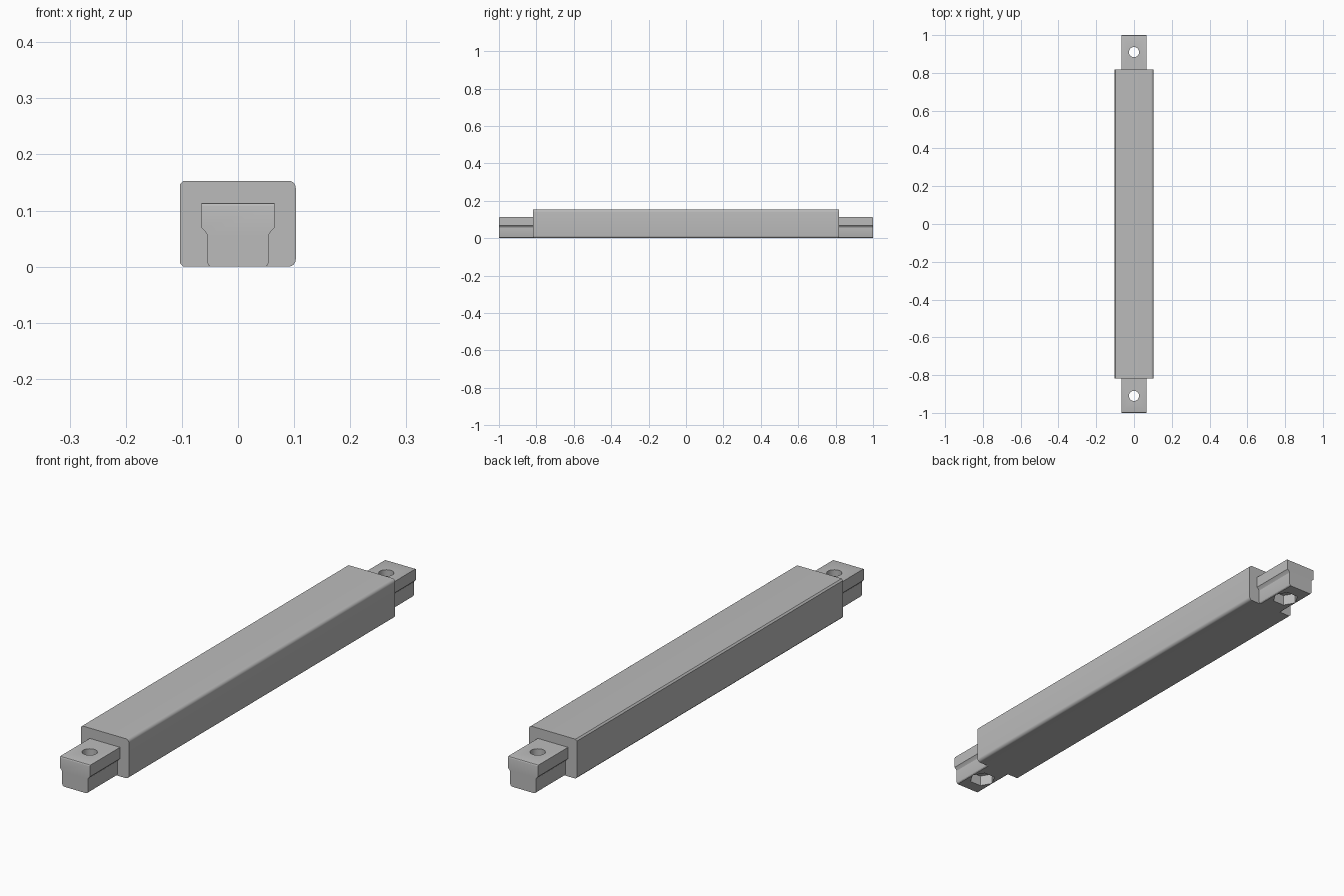
import bpy, bmesh, math
from mathutils import Matrix

cube = bpy.data.objects.get("Cube")
if cube:
    bpy.data.objects.remove(cube, do_unlink=True)

grey = bpy.data.materials.new("plain_grey")
grey.use_nodes = True
color = (0.5, 0.5, 0.5, 1)
grey.diffuse_color = color
grey.node_tree.nodes["Principled BSDF"].inputs["Base Color"].default_value = color

HALF_BODY, HALF_LENGTH = 0.817, 1.0
HOLE_Y = 0.91


def make_object(name, bm):
    bmesh.ops.recalc_face_normals(bm, faces=bm.faces[:])
    mesh = bpy.data.meshes.new(name)
    bm.to_mesh(mesh)
    bm.free()
    mesh.materials.append(grey)
    obj = bpy.data.objects.new(name, mesh)
    bpy.context.collection.objects.link(obj)
    return obj


def extrude_profile(points, y0, y1):
    """Prism along y from an (x, z) outline."""
    bm = bmesh.new()
    face = bm.faces.new([bm.verts.new((x, y0, z)) for x, z in points])
    ext = bmesh.ops.extrude_face_region(bm, geom=[face])["geom"]
    moved = [g for g in ext if isinstance(g, bmesh.types.BMVert)]
    bmesh.ops.translate(bm, verts=moved, vec=(0, y1 - y0, 0))
    return bm


def corner(x, z, radius, start, steps):
    """Quarter turn around a centre, running anticlockwise."""
    return [(x + radius * math.cos(start + i * math.pi / 2 / steps),
             z + radius * math.sin(start + i * math.pi / 2 / steps))
            for i in range(steps + 1)]


def prism(name, sides, radius, y, z0, z1):
    bm = bmesh.new()
    bmesh.ops.create_cone(bm, cap_ends=True, segments=sides, radius1=radius,
                          radius2=radius, depth=z1 - z0,
                          matrix=Matrix.Translation((0, y, (z0 + z1) / 2)))
    # turn the hexagon so its points face sideways
    if sides == 6:
        bmesh.ops.rotate(bm, verts=bm.verts[:], cent=(0, y, 0),
                         matrix=Matrix.Rotation(math.pi / 6, 3, "Z"))
    obj = make_object(name, bm)
    obj.hide_render = True
    return obj


def smooth(obj):
    bpy.ops.object.select_all(action="DESELECT")
    obj.select_set(True)
    bpy.context.view_layer.objects.active = obj
    bpy.ops.object.shade_smooth_by_angle(angle=math.radians(30))


# Main bar: rounded along one side, small chamfers along the other
W, H, R, C = 0.103, 0.153, 0.013, 0.006
q = math.pi / 2
outline = (corner(W - R, R, R, -q, 6) + corner(W - R, H - R, R, 0, 6)
           + corner(C - W, H - C, C, q, 1) + corner(C - W, C, C, 2 * q, 1))
smooth(make_object("main_bar", extrude_profile(outline, -HALF_BODY, HALF_BODY)))

# End tabs: stepped section with a bolt hole and a nut pocket
half = [(0.049, 0), (0.053, 0.003), (0.055, 0.008), (0.055, 0.057),
        (0.058, 0.062), (0.065, 0.069), (0.065, 0.113)]
tab_outline = half + [(-x, z) for x, z in reversed(half)]

for name, side in (("front_tab", -1), ("back_tab", 1)):
    bm = extrude_profile(tab_outline, side * HALF_BODY, side * HALF_LENGTH)
    top_end = [e for e in bm.edges if all(
        v.co.z > 0.11 and abs(v.co.y) > 0.99 for v in e.verts)]
    bmesh.ops.bevel(bm, geom=top_end, offset=0.005, segments=3,
                    profile=0.5, affect="EDGES")
    tab = make_object(name, bm)
    cutters = [prism("bolt_hole_cutter", 32, 0.027, side * HOLE_Y, -0.05, 0.2),
               prism("nut_pocket_cutter", 6, 0.049, side * HOLE_Y, -0.05, 0.042)]
    for cutter in cutters:
        mod = tab.modifiers.new("cut", "BOOLEAN")
        mod.operation = "DIFFERENCE"
        mod.solver = "EXACT"
        mod.object = cutter
    bpy.context.view_layer.update()
    graph = bpy.context.evaluated_depsgraph_get()
    cut_mesh = bpy.data.meshes.new_from_object(tab.evaluated_get(graph))
    tab.modifiers.clear()
    tab.data = cut_mesh
    for cutter in cutters:
        bpy.data.objects.remove(cutter, do_unlink=True)
    smooth(tab)
